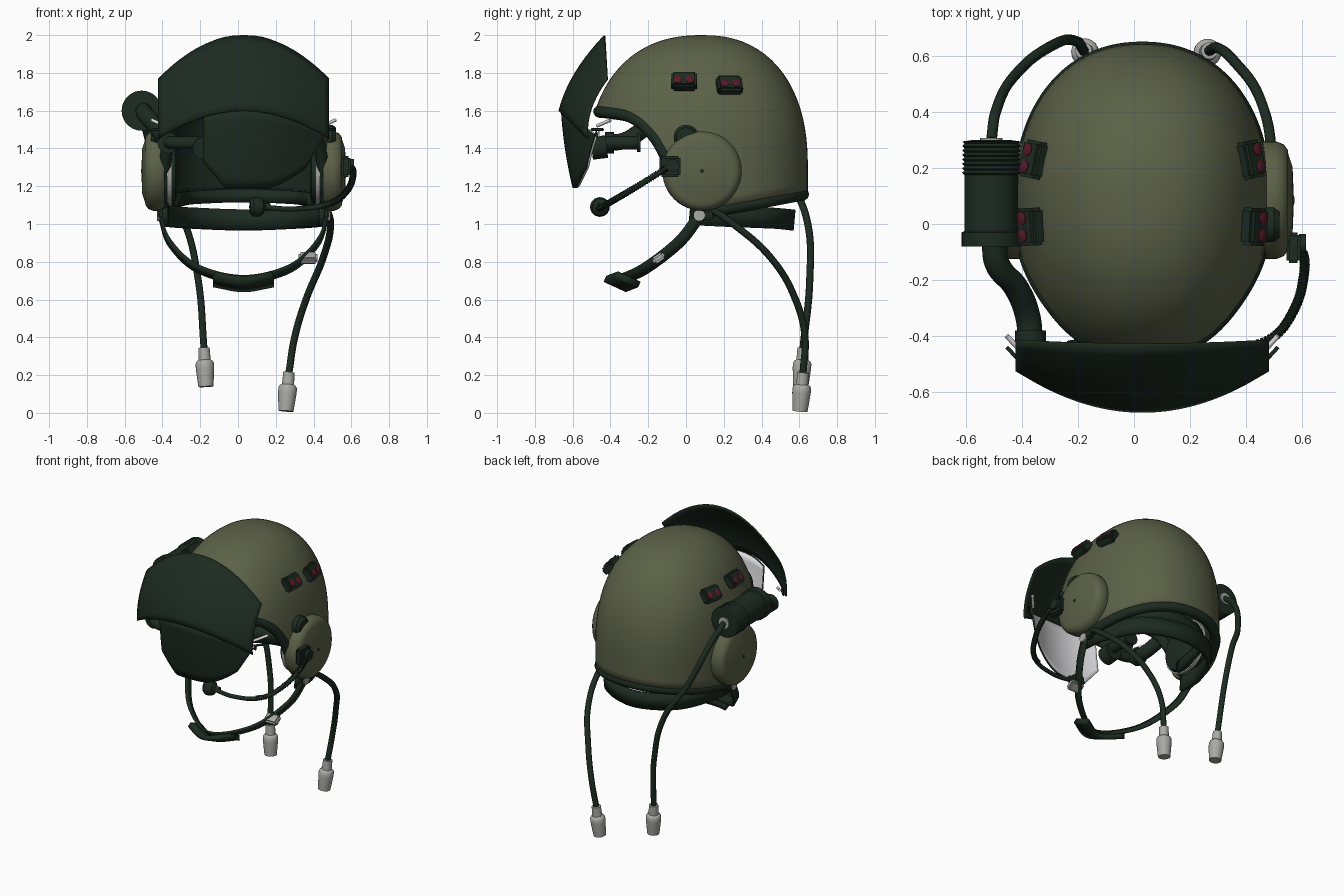
import bpy, bmesh, math
from mathutils import Vector, Matrix

if "Cube" in bpy.data.objects:
    bpy.data.objects.remove(bpy.data.objects["Cube"])

def material(name, rgb):
    m = bpy.data.materials.new(name)
    m.use_nodes = True
    m.diffuse_color = (*rgb, 1)
    m.node_tree.nodes["Principled BSDF"].inputs["Base Color"].default_value = (*rgb, 1)
    return m

OLIVE = material("olive", (0.107, 0.12, 0.064))
DARK = material("dark green", (0.012, 0.024, 0.015))
GREY = material("light grey", (0.4, 0.4, 0.38))
WHITE = material("white", (0.8, 0.8, 0.82))
RED = material("dark red", (0.095, 0.01, 0.022))
CX, CY = 0.03, 0.085

def finish(bm, name, *mats, thick=0, inner=0):
    bmesh.ops.remove_doubles(bm, verts=bm.verts, dist=0.0001)
    bmesh.ops.recalc_face_normals(bm, faces=bm.faces)
    me = bpy.data.meshes.new(name)
    bm.to_mesh(me)
    bm.free()
    ob = bpy.data.objects.new(name, me)
    bpy.context.collection.objects.link(ob)
    for m in mats:
        me.materials.append(m)
    if thick:
        mod = ob.modifiers.new("thickness", "SOLIDIFY")
        mod.thickness, mod.offset = thick, -1
        mod.material_offset = mod.material_offset_rim = inner
    bpy.ops.object.select_all(action="DESELECT")
    ob.select_set(True)
    bpy.context.view_layer.objects.active = ob
    bpy.ops.object.shade_smooth_by_angle(angle=math.radians(35))
    return ob

def grid(name, rows, *mats, closed=False, **kw):
    bm = bmesh.new()
    vs = [[bm.verts.new(p) for p in r] for r in rows]
    n = len(rows[0])
    for a, b in zip(vs, vs[1:]):
        for i in range(n if closed else n - 1):
            j = (i + 1) % n
            bm.faces.new((a[i], a[j], b[j], b[i]))
    return finish(bm, name, *mats, **kw)

def lathe(name, profile, loc, axis, mat, seg=32):
    """Revolve (radius, height) points about an axis starting at loc."""
    q = Vector(axis).to_track_quat("Z", "Y")
    rows = [[Vector(loc) + q @ Vector((r * math.cos(k * math.tau / seg), r * math.sin(k * math.tau / seg), h))
             for k in range(seg)] for r, h in profile]
    bm = bmesh.new()
    vs = [[bm.verts.new(p) for p in r] for r in rows]
    for a, b in zip(vs, vs[1:]):
        for i in range(seg):
            bm.faces.new((a[i], a[i - 1], b[i - 1], b[i]))
    for ring in (vs[0], vs[-1]):
        if (ring[0].co - ring[1].co).length > 0.0001:
            bm.faces.new(ring)
    return finish(bm, name, mat)

def rod(name, p, q, r, mat):
    d = Vector(q) - Vector(p)
    return lathe(name, [(r, 0), (r, d.length)], p, d, mat, 24)

def tube(name, pts, r, mat, cyclic=False):
    cu = bpy.data.curves.new(name, "CURVE")
    cu.dimensions = "3D"
    cu.bevel_depth, cu.bevel_resolution, cu.resolution_u = r, 3, 8
    cu.use_fill_caps = True
    sp = cu.splines.new("BEZIER")
    sp.bezier_points.add(len(pts) - 1)
    for b, p in zip(sp.bezier_points, pts):
        b.co = p
        b.handle_left_type = b.handle_right_type = "AUTO"
    sp.use_cyclic_u = cyclic
    cu.materials.append(mat)
    ob = bpy.data.objects.new(name, cu)
    bpy.context.collection.objects.link(ob)

def smooth_path(pts, n=8):
    p = [Vector(v) for v in pts]
    p = [2 * p[0] - p[1]] + p + [2 * p[-1] - p[-2]]
    out = []
    for a, b, c, d in zip(p, p[1:], p[2:], p[3:]):
        for k in range(n):
            t = k / n
            out.append(0.5 * (2 * b + (c - a) * t + (2*a - 5*b + 4*c - d) * t*t + (3*b - a - 3*c + d) * t**3))
    return out + [p[-2]]

def ribbon(name, pts, width, mat, thick=0.018):
    path, w = smooth_path(pts), Vector(width) / 2
    return grid(name, [[p - w for p in path], [p + w for p in path]], mat, thick=thick)

def box(name, loc, size, mat, rot=None, bevel=0.01):
    bm = bmesh.new()
    bmesh.ops.create_cube(bm, size=1, matrix=Matrix.Diagonal((*size, 1)))
    bmesh.ops.bevel(bm, geom=bm.edges[:], offset=bevel, segments=2, affect="EDGES")
    bm.transform(Matrix.Translation(loc) @ (rot or Matrix()))
    return finish(bm, name, mat)

# Helmet shell: rounded dome above a rim whose height changes along y
RIM = [(-0.5, 1.6), (-0.33, 1.58), (-0.2, 1.5), (-0.1, 1.36), (-0.03, 1.16), (0.1, 1.07), (0.3, 1.1), (0.66, 1.165)]

def rim_height(y):
    for (y0, z0), (y1, z1) in zip(RIM, RIM[1:]):
        if y <= y1:
            return z0 + (z1 - z0) * max(0, (y - y0) / (y1 - y0))
    return RIM[-1][1]

def shell_point(a, z, grow=0):
    s, c = math.sin(a), math.cos(a)
    f = (1 - min(1, max(0, (z - 1.3) / 0.7)) ** 2.3) ** (1 / 2.3)
    r = (abs(s) ** 2.2 + abs(c) ** 2.2) ** (-1 / 2.2) * f
    depth = 0.56 if c > 0 else 0.605
    return Vector((CX + (0.455 + grow) * s * r, CY + (depth + grow) * c * r, z))

N = 72
angles = [k * math.tau / N for k in range(N)]
raw = [rim_height(shell_point(a, 1.3).y) for a in angles]
rim = [(raw[i - 1] + raw[i] + raw[(i + 1) % N]) / 3 for i in range(N)]
rows = [[shell_point(a, z + (2 - z) * math.sin(t / 22 * math.pi / 2)) for a, z in zip(angles, rim)] for t in range(23)]
grid("helmet_shell", rows, OLIVE, DARK, closed=True, thick=0.03, inner=1)
tube("rim_trim", [shell_point(a, z - 0.005, -0.026) for a, z in zip(angles, rim)], 0.033, DARK, True)

# Nape band and inner headband
ribbon("nape_band", [(-0.4, 0.02, 1.05), (-0.38, 0.22, 1.04), (-0.25, 0.47, 1.03), (CX, 0.575, 1.02),
                     (0.31, 0.47, 1.03), (0.44, 0.22, 1.04), (0.46, 0.02, 1.05)], (0, 0.01, 0.11), DARK, 0.03)
ribbon("inner_headband", [(-0.34, 0.05, 1.13), (-0.25, 0.4, 1.14), (CX, 0.52, 1.15),
                          (0.31, 0.4, 1.14), (0.4, 0.05, 1.13)], (0, 0, 0.07), DARK, 0.025)

# Visor cover and lens
def cover_point(u, t):
    z = (1.6 - 0.15 * u * u) * (1 - t) + (2.0 - 0.23 * u * u) * t
    y = (-0.675 + 0.15 * u * u) * (1 - t) + (-0.434 + 0.014 * u * u) * t
    return (CX + 0.453 * u, y - 0.14 * t * (1 - t), z)

U = [k / 16 - 1 for k in range(33)]
grid("visor_cover", [[cover_point(u, t / 10) for u in U] for t in range(11)], DARK, thick=0.01)

def lens_sheet(name, back, mat, thick):
    out = []
    for t in range(9):
        row = []
        for k in range(49):
            x = -0.185 + 0.655 * k / 48
            d = x - CX
            low = 1.19 + max(0, d - 0.12) ** 1.6 * 1.3 + max(0, -0.1 - d) * 1.2
            if d > 0.33:
                low += (d - 0.33) * 0.9
            top = 1.6 - 0.73 * d * d
            drop = (top - low) * (1 - t / 8)
            row.append((x, -0.662 + 0.06 * drop + 0.22 * drop ** 2 + 1.0 * d * d + back, top - drop))
        out.append(row)
    return grid(name, out, mat, thick=thick)

lens_sheet("visor_lens", 0, DARK, 0.006)
lens_sheet("lens_lining", 0.012, WHITE, 0.004)
for s in (-1, 1):
    rod("lens_hinge", (CX + s * 0.42, -0.47, 1.52), (CX + s * 0.485, -0.4, 1.55), 0.009, WHITE)
    rod("hinge_pin", (CX + s * 0.43, -0.5, 1.5), (CX + s * 0.485, -0.44, 1.5), 0.007, DARK)

# Earcups with cushions, knobs and strap mounts
for s in (-1, 1):
    ax = (s, 0, 0)
    lathe("earcup", [(0.2, 0), (0.21, 0.015), (0.21, 0.06), (0.2, 0.085), (0.18, 0.1), (0.165, 0.102),
                     (0.12, 0.117), (0, 0.122)], (CX + s * 0.42, CY, 1.28), ax, OLIVE, 48)
    lathe("ear_cushion", [(0.13, 0), (0.165, 0.01), (0.175, 0.03), (0.175, 0.08)], (CX + s * 0.35, CY, 1.28), ax, DARK, 40)
    lathe("cushion_ring", [(0.185, 0), (0.185, 0.025)], (CX + s * 0.38, CY, 1.28), ax, GREY, 40)
    lathe("earcup_screw", [(0.011, 0), (0.011, 0.004)], (CX + s * 0.54, CY, 1.28), ax, DARK, 16)
    lathe("earcup_knob", [(0.065, 0), (0.065, 0.05), (0.05, 0.07)], (CX + s * 0.42, 0.0, 1.46), ax, DARK)
    box("strap_mount", (CX + s * 0.43, 0.09, 1.06), (0.05, 0.12, 0.07), DARK)
    rod("strap_stud", (CX + s * 0.42, 0.07, 1.045), (CX + s * 0.46, 0.07, 1.045), 0.03, GREY)

# Side fastener pads with red buttons
for s in (-1, 1):
    for y, z, yaw in ((-0.01, 1.755, 0.05), (0.23, 1.735, -0.2)):
        rot = Matrix.Rotation(-s * yaw, 4, "Z") @ Matrix.Rotation(s * math.radians(52), 4, "Y")
        c = Vector((CX + s * (0.4 if y < 0.1 else 0.387), y, z))
        box("fastener_pad", c, (0.1, 0.135, 0.06), DARK, rot, 0.012)
        for dy in (-0.031, 0.031):
            p = c + rot.to_3x3() @ Vector((s * 0.01, dy, 0.027))
            lathe("red_button", [(0.023, 0), (0.023, 0.006), (0.014, 0.01), (0, 0.011)],
                  p, rot.to_3x3() @ Vector((0, 0, 1)), RED, 20)

# Side canister with ridged rear cap, and its hose
ridges = [(0.096 + 0.009 * (k % 2), 0.255 + 0.008 * k) for k in range(16)]
lathe("canister", [(0.06, 0), (0.106, 0), (0.106, 0.05), (0.096, 0.055), (0.096, 0.25)] + ridges + [(0.07, 0.38)],
      (-0.51, -0.08, 1.6), (0, 1, 0), DARK, 40)
rod("canister_plug", (-0.51, 0.29, 1.6), (-0.51, 0.308, 1.6), 0.04, GREY)
tube("canister_hose", [(-0.5, -0.06, 1.6), (-0.49, -0.14, 1.58), (-0.42, -0.23, 1.5),
                       (-0.38, -0.33, 1.44), (-0.37, -0.42, 1.43)], 0.045, DARK)
rod("hose_collar", (-0.37, -0.38, 1.43), (-0.37, -0.43, 1.43), 0.056, DARK)
tube("hose_elbow", [(-0.37, -0.41, 1.43), (-0.33, -0.45, 1.43), (-0.2, -0.46, 1.43)], 0.034, DARK)
rod("hose_nozzle", (-0.18, -0.42, 1.41), (-0.18, -0.5, 1.4), 0.06, DARK)
rod("nozzle_stem", (-0.18, -0.24, 1.43), (-0.18, -0.44, 1.43), 0.035, DARK)
rod("nozzle_flange", (-0.18, -0.24, 1.43), (-0.18, -0.26, 1.43), 0.05, DARK)

# Microphone boom
box("boom_bracket", (0.57, -0.085, 1.305), (0.05, 0.11, 0.11), DARK)
rod("boom_pivot", (0.59, -0.07, 1.31), (0.615, -0.07, 1.31), 0.035, DARK)
boom = [(0.6, -0.08, 1.31), (0.61, -0.16, 1.26), (0.58, -0.29, 1.18), (0.49, -0.41, 1.11), (0.3, -0.46, 1.08), (0.12, -0.46, 1.09)]
tube("microphone_boom", boom, 0.014, DARK)
path = smooth_path(boom, 12)
for p, q in list(zip(path, path[1:]))[4:40]:
    rod("boom_ring", p, p + (q - p) * 0.4, 0.018, DARK)
lathe("microphone", [(0, 0), (0.035, 0.003), (0.05, 0.02), (0.052, 0.045), (0.043, 0.07), (0.02, 0.085), (0.02, 0.11)],
      (0.06, -0.46, 1.09), (1, 0.1, 0), DARK)

# Chin strap with pad and buckle
ribbon("chin_strap", [(-0.42, 0.07, 1.04), (-0.37, -0.04, 0.9), (-0.22, -0.22, 0.76), (CX, -0.35, 0.7),
                      (0.28, -0.22, 0.76), (0.43, -0.04, 0.9), (0.48, 0.07, 1.04)], (0, 0.05, -0.038), DARK, 0.014)
ribbon("chin_pad", [(-0.12, -0.3, 0.722), (CX, -0.362, 0.698), (0.18, -0.3, 0.722)], (0, 0.12, -0.055), DARK, 0.035)
box("strap_buckle", (0.37, -0.145, 0.82), (0.1, 0.07, 0.04), GREY, Matrix.Rotation(0.6, 4, "X"))

# Cables ending in connectors
def cable(name, pts, tip_axis):
    tube(name, pts, 0.019, DARK)
    lathe("cable_connector", [(0.03, 0), (0.032, 0.065), (0.042, 0.07), (0.049, 0.082), (0.049, 0.11),
                              (0.04, 0.207)], pts[-1], tip_axis, GREY, 24)

cable("canister_cable", [(-0.51, 0.3, 1.6), (-0.495, 0.4, 1.52), (-0.4, 0.56, 1.22), (-0.28, 0.645, 1.0),
                         (-0.21, 0.655, 0.7), (-0.18, 0.62, 0.345)], (0.05, -0.06, -1))
cable("earcup_cable", [(0.47, 0.12, 1.09), (0.49, 0.25, 1.0), (0.45, 0.45, 0.82), (0.36, 0.58, 0.6),
                       (0.3, 0.63, 0.4), (0.27, 0.62, 0.215)], (-0.08, -0.08, -1))
